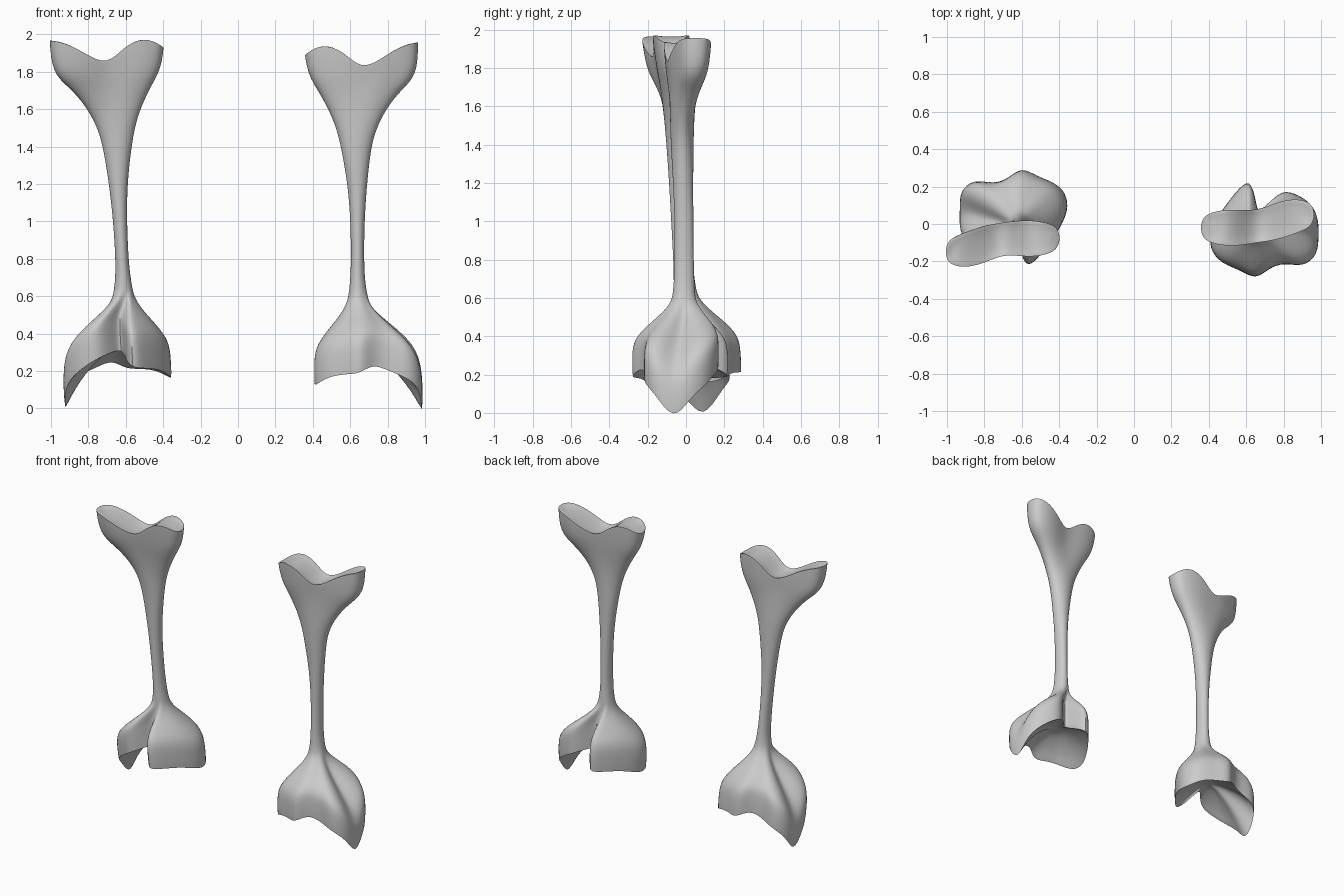
import bpy, bmesh, math
from mathutils import Matrix, Vector

if "Cube" in bpy.data.objects:
    bpy.data.objects.remove(bpy.data.objects["Cube"])

N = 20

# flared foot rim, counter-clockwise from the toe: x, y, bottom z
RIM = [(.985, -.065, -.055), (.985, .02, .07), (.955, .10, .14), (.88, .155, .2), (.79, .185, .25),
       (.71, .10, .28), (.665, .045, .285), (.65, .13, .24), (.62, .25, .185), (.54, .165, .18),
       (.46, .06, .17), (.40, -.06, .12), (.415, -.155, .12), (.48, -.215, .165), (.57, -.245, .18),
       (.65, -.298, .18), (.72, -.235, .235), (.80, -.205, .2), (.905, -.23, .16), (.98, -.165, .1)]

# shaft and head sections: z, left x, right x, mid y, half depth
SHAFT = [(.62, .593, .688, -.01, .058), (.74, .605, .673, -.01, .051), (1.0, .602, .676, -.01, .049),
         (1.2, .586, .69, -.015, .053), (1.4, .55, .712, -.02, .06), (1.5, .524, .743, -.02, .063),
         (1.6, .482, .793, -.02, .071), (1.7, .424, .872, -.015, .085), (1.78, .372, .965, -.01, .1)]

# saddle outline of the head: x, z, mid y
HEAD = [(.35, 1.885, -.02), (.40, 1.93, -.02), (.47, 1.945, -.02), (.54, 1.945, -.02), (.60, 1.86, -.02),
        (.65, 1.81, -.015), (.71, 1.83, -.005), (.80, 1.9, .03), (.88, 1.945, .045), (.97, 1.962, .05)]


def head_at(x):
    for a, b in zip(HEAD, HEAD[1:]):
        if x <= b[0]:
            k = max(0, (x - a[0]) / (b[0] - a[0]))
            return a[1] + (b[1] - a[1]) * k, a[2] + (b[2] - a[2]) * k
    return HEAD[-1][1:]


def section(z, x0, x1, my, hy, flat=1.0, blend=0.0):
    pts = []
    for i in range(N):
        a = 2 * math.pi * i / N
        c, s = math.cos(a), math.sin(a)
        x = (x0 + x1) / 2 + (x1 - x0) / 2 * c
        y = my * (1 - blend) + head_at(x)[1] * blend
        waist = 1 - .22 * blend * math.exp(-((x - .65) / .09) ** 2)
        y += hy * waist * math.copysign(abs(s) ** flat, s)
        pts.append(Vector((x, y, z)))
    return pts


def build_bone(name, matrix):
    bm = bmesh.new()
    crease = bm.edges.layers.float.new("crease_edge")
    rings = []

    def add(points):
        rings.append([bm.verts.new(p) for p in points])
        return len(rings) - 1

    # hollow underside of the foot
    hub = Vector((.67, -.03, .3))
    rim = [Vector(p) for p in RIM]
    for f, h in ((.3, .93), (.75, .45)):
        add([Vector((hub.x + (p.x - hub.x) * f, hub.y + (p.y - hub.y) * f,
                     p.z + (hub.z - p.z) * h)) for p in rim])
    sharp = [add(rim)]
    # flare from the foot rim up to the shaft
    base = section(*SHAFT[0])
    for u, f in ((1, 1.02), (.78, .93), (.55, .6), (.35, .28), (.17, .07)):
        add([Vector((b.x + (p.x - b.x) * f, b.y + (p.y - b.y) * f,
                     .62 + (p.z + .14 - .62) * u)) for b, p in zip(base, rim)])
    # shaft and spreading head
    for s in SHAFT:
        w = min(1, max(0, (s[0] - 1.5) / .3))
        add(section(*s, flat=1 - .4 * w, blend=w))
    top = section(1.9, .352, .968, 0, .11, .55, 1)
    sharp.append(add([Vector((p.x, p.y, head_at(p.x)[0])) for p in top]))
    # cupped top of the head
    cup = section(1.9, .395, .935, 0, .06, .55, 1)
    add([Vector((p.x, p.y, head_at(p.x)[0] - .012)) for p in cup])

    for a, b in zip(rings, rings[1:]):
        for i in range(N):
            j = (i + 1) % N
            bm.faces.new((a[i], a[j], b[j], b[i]))
    c = rings[-1]
    for i in range(N // 2):
        quad = [c[i], c[i + 1], c[(N - i - 1) % N], c[(N - i) % N]]
        bm.faces.new(list(dict.fromkeys(quad)))
    mid = bm.verts.new(hub)
    for i in range(N):
        bm.faces.new((mid, rings[0][(i + 1) % N], rings[0][i]))
    for r in sharp:
        for i in range(N):
            bm.edges.get((rings[r][i], rings[r][(i + 1) % N]))[crease] = .7
    bmesh.ops.recalc_face_normals(bm, faces=bm.faces)
    bm.transform(matrix)

    me = bpy.data.meshes.new(name)
    bm.to_mesh(me)
    bm.free()
    ob = bpy.data.objects.new(name, me)
    bpy.context.collection.objects.link(ob)
    sub = ob.modifiers.new("smooth", 'SUBSURF')
    sub.levels = sub.render_levels = 2
    bpy.ops.object.select_all(action='DESELECT')
    ob.select_set(True)
    bpy.context.view_layer.objects.active = ob
    bpy.ops.object.modifier_apply(modifier="smooth")
    bpy.ops.object.shade_smooth_by_angle(angle=math.radians(45))


build_bone("right_bone", Matrix.Identity(4))
# the left bone is the same one turned half around and leaning slightly
build_bone("left_bone", Matrix(((-1, 0, -.053, .06), (0, -1, -.062, .022),
                                (-.05, 0, 1, .058), (0, 0, 0, 1))))
